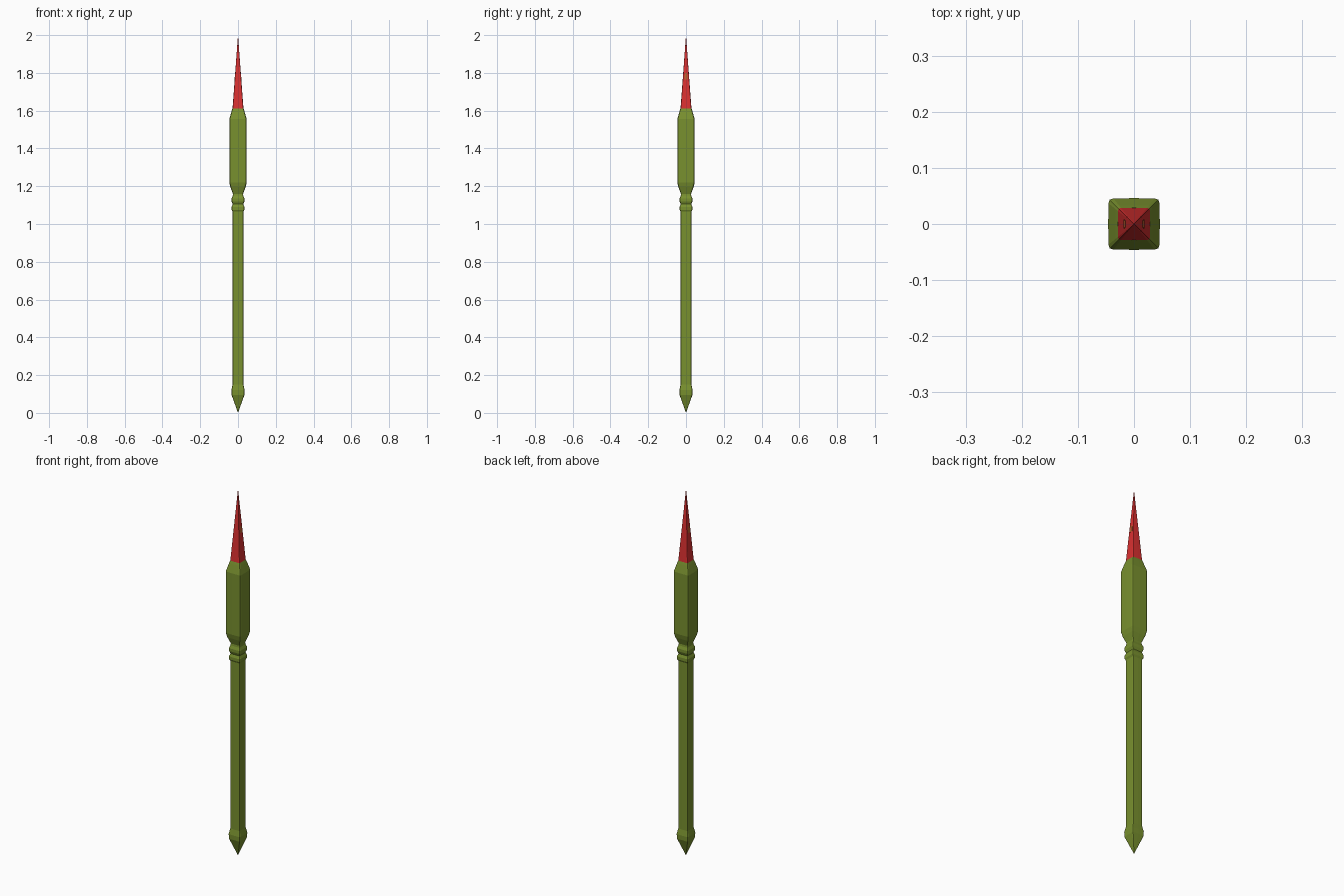
import bpy, bmesh, math

if "Cube" in bpy.data.objects:
    bpy.data.objects.remove(bpy.data.objects["Cube"])


def material(name, rgb):
    m = bpy.data.materials.new(name)
    m.diffuse_color = (*rgb, 1)
    m.use_nodes = True
    m.node_tree.nodes["Principled BSDF"].inputs["Base Color"].default_value = m.diffuse_color
    return m


OLIVE = material("olive_green", (0.19, 0.28, 0.028))
RED = material("red", (0.70, 0.03, 0.03))
ORANGE = material("orange_brown", (0.50, 0.13, 0.03))

# Soft square cross-section: one quarter, turned four times
QUARTER = [(1, 0), (0.99, 0.8), (0.945, 0.945), (0.8, 0.99)]
SECTION = []
for k in range(4):
    c, s = round(math.cos(k * math.pi / 2)), round(math.sin(k * math.pi / 2))
    SECTION += [(x * c - y * s, x * s + y * c) for x, y in QUARTER]


def finish(bm, name, mat):
    bmesh.ops.recalc_face_normals(bm, faces=bm.faces[:])
    me = bpy.data.meshes.new(name)
    bm.to_mesh(me)
    bm.free()
    me.materials.append(mat)
    ob = bpy.data.objects.new(name, me)
    bpy.context.collection.objects.link(ob)


def loft(name, profile, mat):
    """Stack soft-square rings along (z, half width); zero width makes a point."""
    bm = bmesh.new()
    prev = None
    for z, r in profile:
        pts = [(0, 0)] if r == 0 else [(x * r, y * r) for x, y in SECTION]
        ring = [bm.verts.new((x, y, z)) for x, y in pts]
        if prev:
            n = len(SECTION)
            for i in range(n):
                quad = [prev[i % len(prev)], prev[(i + 1) % len(prev)],
                        ring[(i + 1) % len(ring)], ring[i % len(ring)]]
                bm.faces.new(list(dict.fromkeys(quad)))
        elif r:
            bm.faces.new(ring)
        prev = ring
    if len(prev) > 1:
        bm.faces.new(prev)
    finish(bm, name, mat)


# Long shaft with pointed foot
loft("shaft", [(0, 0), (0.095, 0.034), (0.12, 0.035), (0.15, 0.029),
               (1.065, 0.029)], OLIVE)

# Turned collar with two beads
loft("collar", [(1.065, 0.029), (1.075, 0.034), (1.09, 0.034), (1.105, 0.028),
                (1.12, 0.034), (1.135, 0.034), (1.15, 0.028), (1.16, 0.027)], OLIVE)

# Thick upper block
loft("upper_block", [(1.16, 0.027), (1.195, 0.040), (1.22, 0.046),
                     (1.555, 0.046), (1.60, 0.033), (1.612, 0.029)], OLIVE)

# Red spike
BASE, TIP, HALF = 1.61, 2.0, 0.029
loft("spike", [(BASE, HALF), (TIP, 0)], RED)

# Small inlays on both sides of the spike
for side, label in ((1, "right"), (-1, "left")):
    bm = bmesh.new()
    corners = []
    for z, w in ((1.765, 0.008), (1.80, 0.006)):
        x = HALF * (TIP - z) / (TIP - BASE) + 0.0008
        corners.append([(side * x, -w, z), (side * x, w, z)])
    a, b = corners
    outer = [bm.verts.new(p) for p in (a[0], a[1], b[1], b[0])]
    inner = [bm.verts.new((v.co.x - side * 0.003, v.co.y, v.co.z)) for v in outer]
    bm.faces.new(outer)
    bm.faces.new(inner)
    for i in range(4):
        j = (i + 1) % 4
        bm.faces.new((outer[i], outer[j], inner[j], inner[i]))
    finish(bm, "spike_inlay_" + label, ORANGE)
